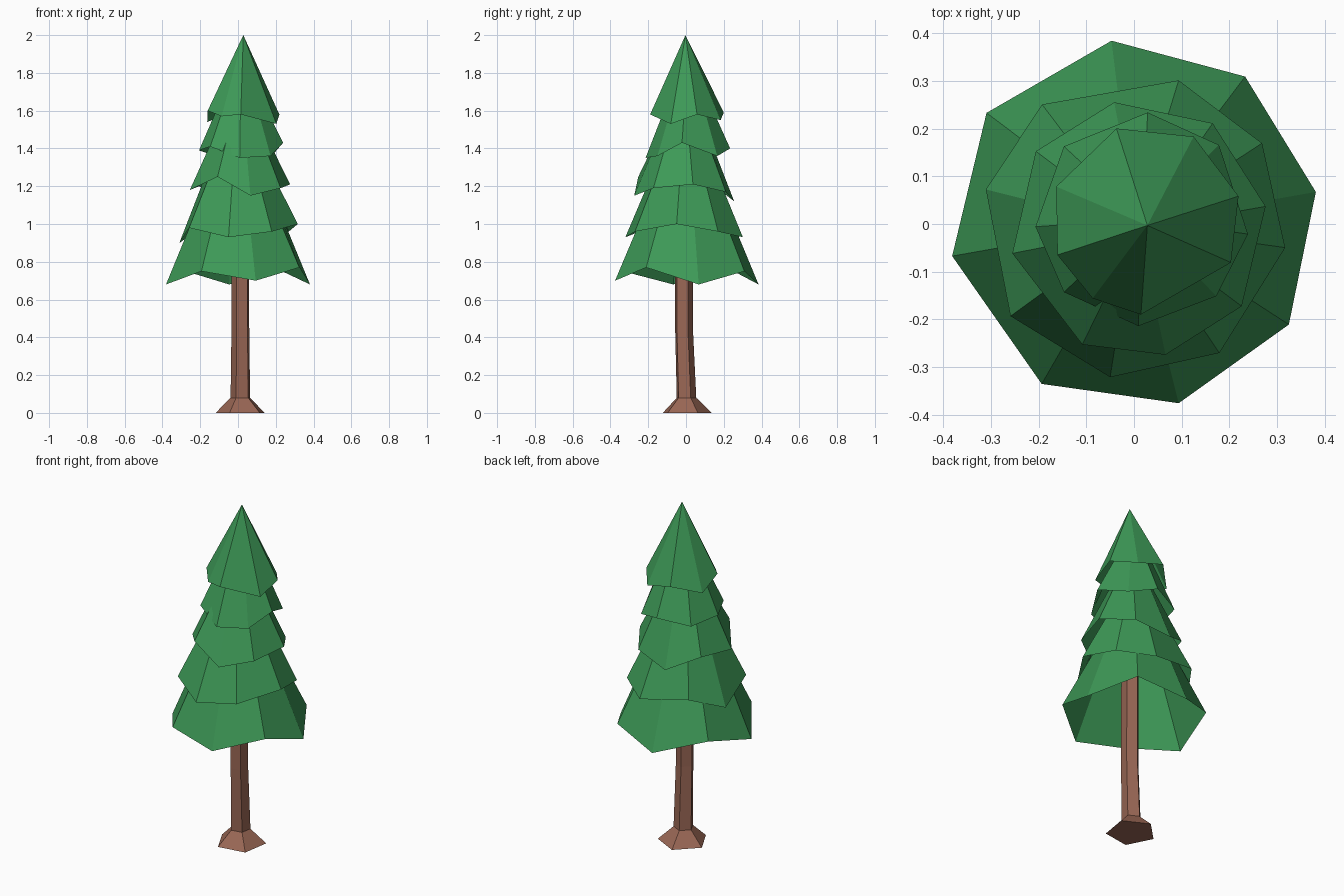
import bpy
import bmesh
from math import cos, sin, radians
from mathutils import Vector

cube = bpy.data.objects.get("Cube")
if cube:
    bpy.data.objects.remove(cube, do_unlink=True)


def make_material(name, rgb):
    mat = bpy.data.materials.new(name)
    mat.use_nodes = True
    color = (*rgb, 1.0)
    mat.diffuse_color = color
    shader = mat.node_tree.nodes["Principled BSDF"]
    shader.inputs["Base Color"].default_value = color
    shader.inputs["Roughness"].default_value = 0.9
    return mat


def ring(center, radius, angles, heights):
    """Points around a centre, each with its own height."""
    return [Vector((center[0] + radius * cos(radians(a)),
                    center[1] + radius * sin(radians(a)), z))
            for a, z in zip(angles, heights)]


def loft(name, rings, material, cap_bottom=False, cap_top=False, apex=None):
    """Flat shaded skin through rings, optionally capped or brought to a point."""
    bm = bmesh.new()
    loops = [[bm.verts.new(p) for p in points] for points in rings]
    count = len(loops[0])
    for low, high in zip(loops, loops[1:]):
        for i in range(count):
            j = (i + 1) % count
            bm.faces.new((low[i], low[j], high[j], high[i]))
    if apex:
        tip = bm.verts.new(apex)
        for i in range(count):
            bm.faces.new((loops[-1][i], loops[-1][(i + 1) % count], tip))
    if cap_bottom:
        bm.faces.new(loops[0][::-1])
    if cap_top:
        bm.faces.new(loops[-1])
    mesh = bpy.data.meshes.new(name)
    bm.to_mesh(mesh)
    bm.free()
    mesh.materials.append(material)
    obj = bpy.data.objects.new(name, mesh)
    bpy.context.collection.objects.link(obj)
    return obj


needles = make_material("needle green", (0.047, 0.32, 0.095))
bark = make_material("bark brown", (0.32, 0.135, 0.09))

# Five-sided trunk with a flared foot and a slight bend
five = [-45 + 72 * i for i in range(5)]
sections = [((0.018, 0.0), 0.138, 0.0), ((0.015, 0.0), 0.055, 0.08),
            ((0.015, -0.013), 0.05, 0.45), ((0.013, -0.013), 0.05, 1.0)]
loft("trunk", [ring(c, r, five, [z] * 5) for c, r, z in sections],
     bark, cap_bottom=True, cap_top=True)

# Hollow skirts of branches: centre, rim radius, rim angles, rim heights, top radius and height
skirts = {
    "bottom_branches": ((0, 0), 0.387, (10, 53, 97, 143, 190, 240, 284, 327),
                        (.68, .75, .68, .76, .68, .75, .7, .77), 0.17, 1.2),
    "lower_branches": ((0, -.005), 0.32, (33, 73, 127, 166, 216, 261, 304, 352),
                       (.96, .93, .98, .9, .98, .93, .96, 1), 0.14, 1.35),
    "middle_branches": ((.01, -.01), 0.27, (10, 55, 101, 143, 191, 244, 282, 323),
                        (1.21, 1.17, 1.12, 1.2, 1.18, 1.25, 1.15, 1.19), 0.1, 1.55),
    "upper_branches": ((.017, .01), 0.224, (44, 87, 137, 184, 223, 268, 314, 352),
                       (1.36, 1.4, 1.37, 1.39, 1.41, 1.35, 1.36, 1.43), 0.08, 1.72),
}
for name, (center, radius, angles, heights, top_radius, top) in skirts.items():
    rim = ring(center, radius, angles, heights)
    crown = ring(center, top_radius, angles, [top] * len(angles))
    loft(name, [rim, crown], needles, cap_top=True)

# Pointed treetop
tip_rim = ring((.025, .01), 0.2, (14, 60, 108, 160, 202, 236, 267, 333),
               (1.58, 1.55, 1.59, 1.54, 1.6, 1.57, 1.58, 1.53))
loft("treetop", [tip_rim], needles, apex=(0.028, -0.003, 2.0))
